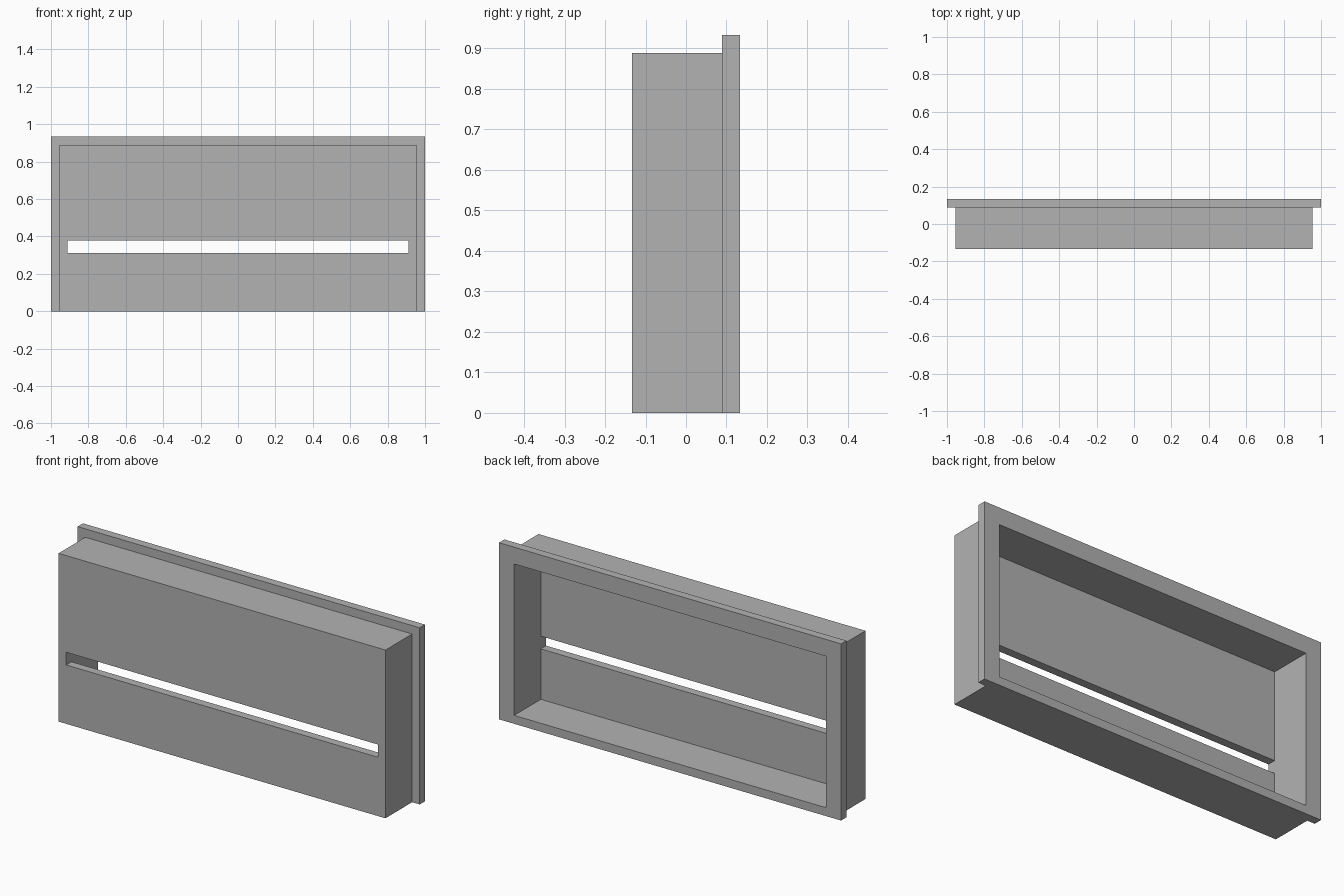
import bpy
import bmesh
import math
from mathutils import Vector

cube = bpy.data.objects.get("Cube")
if cube:
    bpy.data.objects.remove(cube, do_unlink=True)

# Main sizes
WALL = 0.0445
FRONT, BACK = -0.1335, 0.1335
BODY_X, BODY_TOP = 1 - WALL, 0.889
CAVITY_X = BODY_X - WALL

grey = bpy.data.materials.new("plain_grey")
grey.use_nodes = True
COLOUR = (0.448, 0.448, 0.448, 1)
grey.diffuse_color = COLOUR
grey.node_tree.nodes["Principled BSDF"].inputs["Base Color"].default_value = COLOUR


def box(name, half_x, y0, y1, z0, z1):
    """Box centred on x, spanning the given y and z ranges."""
    bm = bmesh.new()
    bmesh.ops.create_cube(bm, size=1)
    bmesh.ops.scale(bm, vec=Vector((2 * half_x, y1 - y0, z1 - z0)), verts=bm.verts)
    bmesh.ops.translate(bm, vec=Vector((0, (y0 + y1) / 2, (z0 + z1) / 2)), verts=bm.verts)
    mesh = bpy.data.meshes.new(name)
    bm.to_mesh(mesh)
    bm.free()
    mesh.materials.append(grey)
    obj = bpy.data.objects.new(name, mesh)
    bpy.context.collection.objects.link(obj)
    return obj


def combine(target, tool, operation):
    """Apply a boolean and discard the tool object."""
    mod = target.modifiers.new(operation.lower(), "BOOLEAN")
    mod.operation = operation
    mod.solver = "EXACT"
    mod.object = tool
    bpy.context.view_layer.objects.active = target
    bpy.ops.object.modifier_apply(modifier=mod.name)
    bpy.data.objects.remove(tool, do_unlink=True)


# Box body with a wider rim at the back, flush along the bottom
housing = box("recessed_housing", BODY_X, FRONT, BACK - WALL / 2, 0, BODY_TOP)
combine(housing, box("rim", 1, BACK - WALL, BACK, 0, BODY_TOP + WALL), "UNION")

# Cavity open to the back
combine(housing, box("cavity", CAVITY_X, FRONT + WALL, BACK + WALL,
                     WALL, BODY_TOP - WALL), "DIFFERENCE")

# Long slot through the front panel
combine(housing, box("slot", CAVITY_X, FRONT - WALL, 0, 0.311, 0.378), "DIFFERENCE")

# Merge flat neighbouring faces
bm = bmesh.new()
bm.from_mesh(housing.data)
bmesh.ops.remove_doubles(bm, verts=bm.verts, dist=0.0001)
bmesh.ops.dissolve_limit(bm, angle_limit=math.radians(1), verts=bm.verts, edges=bm.edges)
bm.to_mesh(housing.data)
bm.free()
